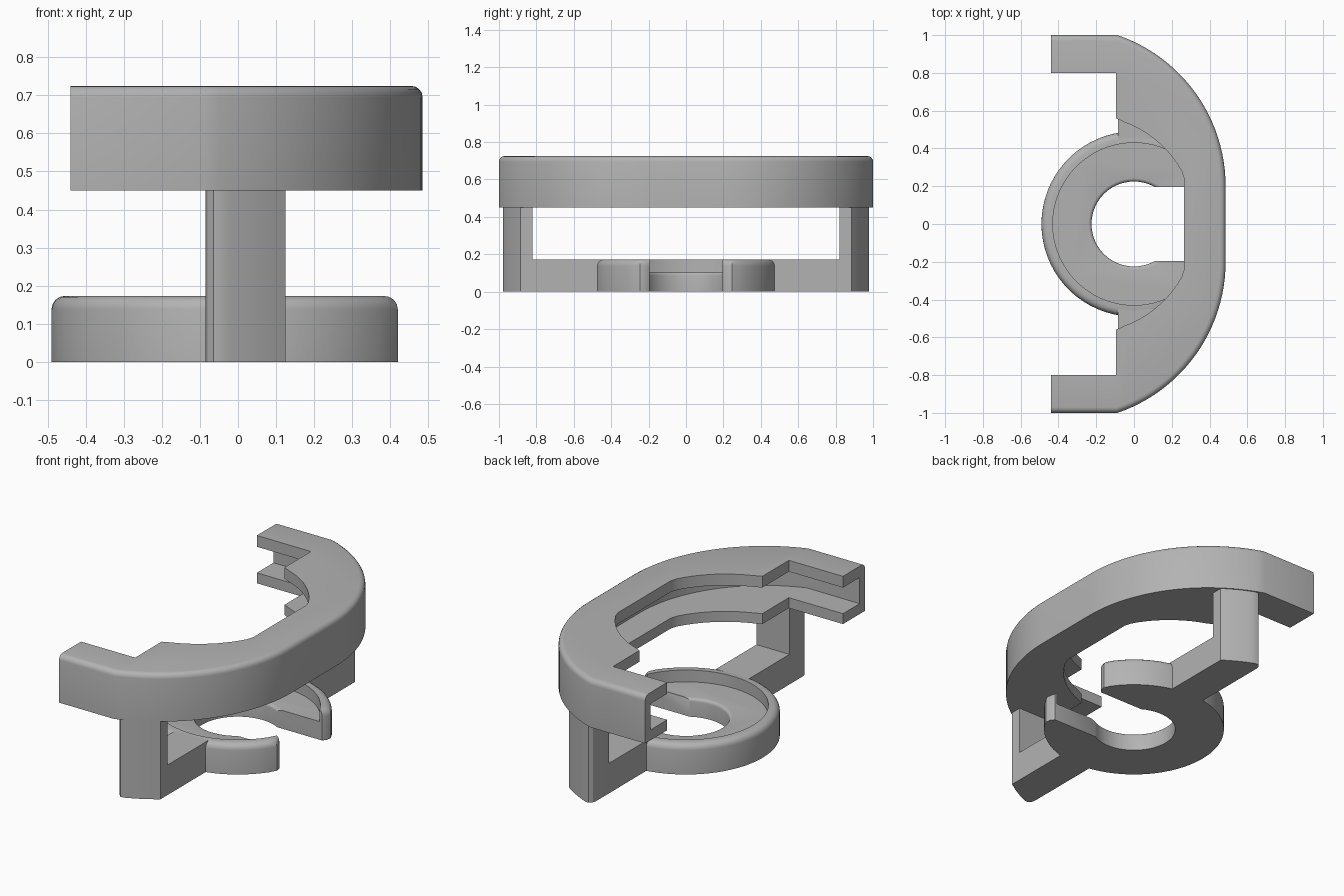
import bpy, bmesh
from math import sin, cos, atan2, hypot, pi, radians, sqrt

cube = bpy.data.objects.get("Cube")
if cube:
    bpy.data.objects.remove(cube)

grey = bpy.data.materials.new("plain_grey")
grey.use_nodes = True
grey.diffuse_color = (0.45, 0.45, 0.45, 1)
grey.node_tree.nodes["Principled BSDF"].inputs["Base Color"].default_value = (0.45, 0.45, 0.45, 1)


def arc(cx, cy, r, start, end, n):
    steps = [start + (end - start) * i / n for i in range(n + 1)]
    return [(cx + r * cos(a), cy + r * sin(a)) for a in steps]


def mirror_y(points):
    """Close a half outline with its mirror image across the x axis."""
    return points + [(x, -y) for x, y in reversed(points)]


def prism(name, outline, z0, z1, round_rule=None, radius=0.03):
    """Extrude an outline; round the top edges whose ends both pass the rule."""
    bm = bmesh.new()
    base = bm.faces.new([bm.verts.new((x, y, z0)) for x, y in outline])
    top = bmesh.ops.extrude_face_region(bm, geom=[base])["geom"]
    for v in top:
        if isinstance(v, bmesh.types.BMVert):
            v.co.z = z1
    bmesh.ops.recalc_face_normals(bm, faces=bm.faces)
    if round_rule:
        edges = [e for e in bm.edges if all(v.co.z > z1 - 1e-5 and round_rule(v.co.x, v.co.y) for v in e.verts)]
        bmesh.ops.bevel(bm, geom=edges, offset=radius, segments=4, profile=0.5, affect='EDGES')
    mesh = bpy.data.meshes.new(name)
    bm.to_mesh(mesh)
    bm.free()
    mesh.materials.append(grey)
    obj = bpy.data.objects.new(name, mesh)
    bpy.context.collection.objects.link(obj)
    return obj


def smooth(obj):
    bpy.ops.object.select_all(action='DESELECT')
    obj.select_set(True)
    bpy.context.view_layer.objects.active = obj
    bpy.ops.object.shade_smooth_by_angle(angle=radians(30))


# Upper bracket: bowed outer wall with stepped inner lips
BOW_X, BOW_Y, BOW_R = -0.36, 0.2, 0.845
bow_start = atan2(1 - BOW_Y, -0.09 - BOW_X)
outer = [(-0.44, 1.0)] + arc(BOW_X, BOW_Y, BOW_R, bow_start, 0, 24)
lip_start, lip_end = atan2(0.56, 0.16), atan2(0.24, 0.515)
lip = arc(-0.25, 0, 0.575, lip_end, lip_start, 12)
lip = [(0.265, 0.24)] + lip[1:-1] + [(-0.095, 0.56), (-0.095, 0.8), (-0.44, 0.8)]
half_lip = list(reversed(lip))
outline = mirror_y(outer) + list(reversed(mirror_y(half_lip)))


def on_outer(x, y):
    return abs(y) > 0.95 or hypot(x - BOW_X, abs(y) - BOW_Y) > BOW_R - 0.01 and x > -0.09


bracket = prism("upper_bracket", outline, 0.45, 0.725, on_outer, 0.03)

# Groove running round the inside of the bracket
groove_half = [(-0.6, 0.95)] + arc(BOW_X, BOW_Y, BOW_R - 0.05, bow_start, 0, 24)
cutter = prism("groove_cutter", mirror_y(groove_half), 0.51, 0.66)
cutter.hide_render = True
mod = bracket.modifiers.new("groove", 'BOOLEAN')
mod.operation, mod.solver, mod.object = 'DIFFERENCE', 'EXACT', cutter
bpy.context.view_layer.objects.active = bracket
bpy.ops.object.modifier_apply(modifier=mod.name)
bpy.data.objects.remove(cutter)
smooth(bracket)

# Open ring: a floor with a slotted bore, and a raised rim
SLOT, BORE, INNER, OUTER = 0.195, 0.225, 0.43, 0.49
slot_angle = lambda r: atan2(SLOT, sqrt(r * r - SLOT * SLOT))
a_in, a_bore = slot_angle(INNER), slot_angle(BORE)
floor = (arc(0, 0, INNER, a_in, 2 * pi - a_in, 56)
         + arc(0, 0, BORE, 2 * pi - a_bore, a_bore, 40))
smooth(prism("ring_floor", floor, 0, 0.105,
             lambda x, y: hypot(x, y) < BORE + 0.001, 0.018))

a_out = atan2(0.285, 0.4)
tip = [(0.4, SLOT), (0.415, 0.215), (0.42, 0.245)]
rim = (tip + arc(0, 0, OUTER, a_out, 2 * pi - a_out, 56)
       + [(x, -y) for x, y in reversed(tip)]
       + arc(0, 0, INNER, 2 * pi - a_in, a_in, 56))
smooth(prism("ring_rim", rim, 0, 0.173,
             lambda x, y: hypot(x, y) > INNER + 0.01, 0.035))

# Arms and posts joining the ring to the bracket on both sides
for side, label in ((1, "back"), (-1, "front")):
    arm = [(-0.085, 0.45), (0.125, 0.45), (0.125, 0.82), (-0.085, 0.82)]
    start, end = (atan2(sqrt(0.8385 ** 2 - (x - BOW_X) ** 2), x - BOW_X) for x in (-0.045, 0.125))
    post = [(-0.085, 0.82), (0.125, 0.82)] + arc(BOW_X, BOW_Y, 0.8385, end, start, 8)
    post += [(-0.065, 0.978), (-0.08, 0.962), (-0.085, 0.94)]
    smooth(prism(label + "_arm", [(x, y * side) for x, y in arm], 0, 0.173))
    smooth(prism(label + "_post", [(x, y * side) for x, y in post], 0, 0.47))
